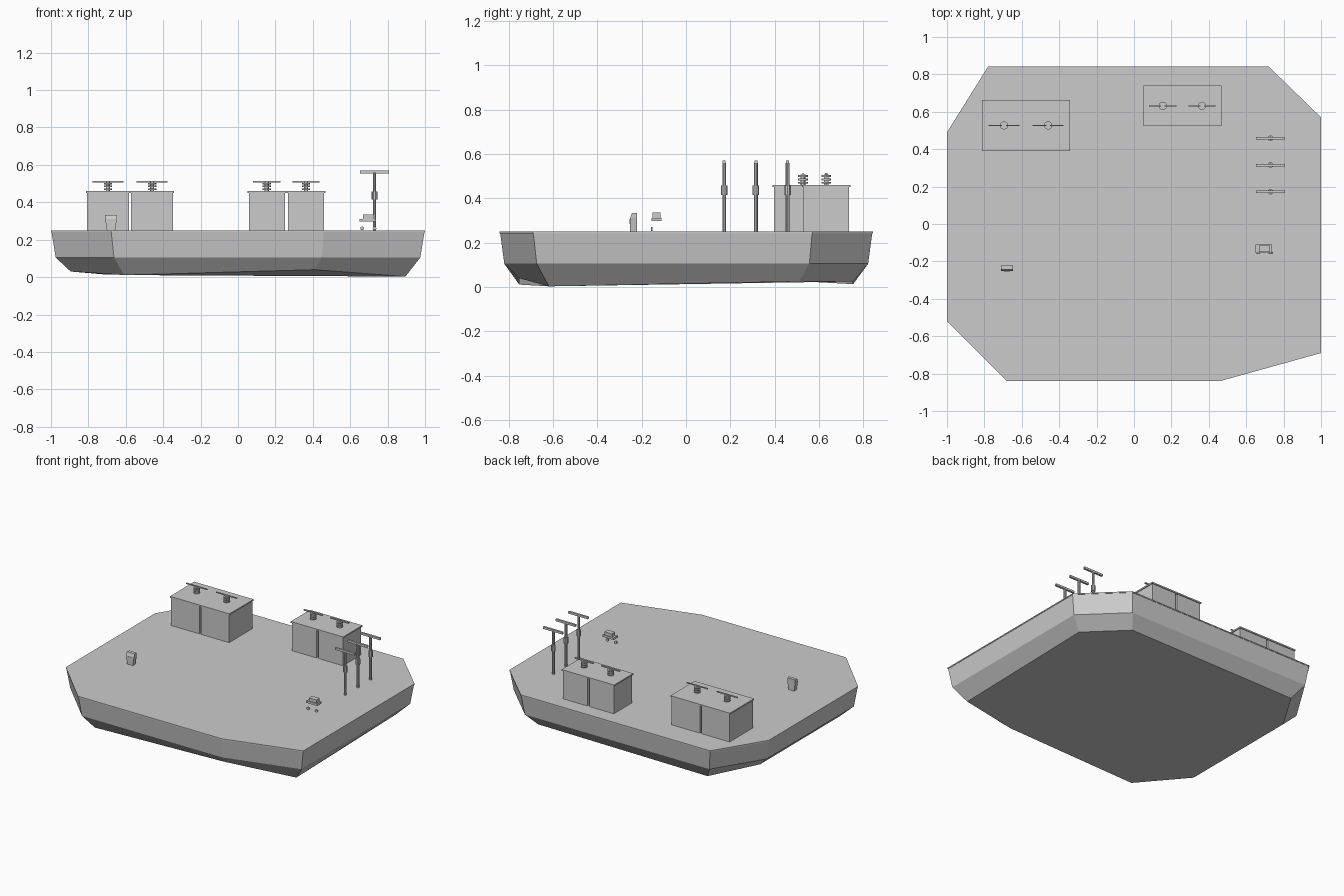
import bpy, bmesh, math

if "Cube" in bpy.data.objects:
    bpy.data.objects.remove(bpy.data.objects["Cube"])

DECK = 0.25


def finish(bm, name):
    bmesh.ops.recalc_face_normals(bm, faces=bm.faces)
    me = bpy.data.meshes.new(name)
    bm.to_mesh(me)
    bm.free()
    ob = bpy.data.objects.new(name, me)
    bpy.context.collection.objects.link(ob)
    return ob


def loft(name, rings):
    """Skin equal-length vertex rings and cap both ends."""
    bm = bmesh.new()
    vs = [[bm.verts.new(p) for p in r] for r in rings]
    n = len(vs[0])
    for a, b in zip(vs, vs[1:]):
        for i in range(n):
            j = (i + 1) % n
            bm.faces.new((a[i], a[j], b[j], b[i]))
    bm.faces.new(vs[0])
    bm.faces.new(vs[-1])
    return finish(bm, name)


def box(name, x0, x1, y0, y1, z0, z1):
    def ring(z):
        return [(x0, y0, z), (x1, y0, z), (x1, y1, z), (x0, y1, z)]
    return loft(name, [ring(z0), ring(z1)])


def lathe(name, x, y, profile, sides=10):
    """Stack of (radius, z) circles about a vertical axis."""
    ang = [2 * math.pi * i / sides for i in range(sides)]
    return loft(name, [[(x + r * math.cos(a), y + r * math.sin(a), z)
                        for a in ang] for r, z in profile])


def shade(ob):
    bpy.context.view_layer.objects.active = ob
    ob.select_set(True)
    bpy.ops.object.shade_smooth_by_angle()
    ob.select_set(False)


# Ground slab: irregular octagon with an uneven tapering underside
outline = [(-1, -.52), (-.68, -.84), (.46, -.84), (1, -.69),
           (1, .57), (.72, .842), (-.78, .842), (-1, .49)]
depths = [.03, .011, .04, .003, .025, .025, .013, .03]


def ring(s, zs):
    return [(x * s, y * s, z) for (x, y), z in zip(outline, zs)]


loft("island_base", [ring(.895, depths), ring(.975, [.105] * 8), ring(.997, [DECK - .008] * 8)])
loft("deck_plate", [ring(1, [DECK - .008] * 8), ring(1, [DECK] * 8)])


# Twin cabinets with a shared roof and insulators carrying bars
def cabinet_pair(tag, cx, cy, w, d, gap, offset, bar_len, bar_w):
    for s, side in ((-1, "left"), (1, "right")):
        a, b = sorted((cx + s * gap / 2, cx + s * w / 2))
        box(f"{tag}_cabinet_{side}", a, b, cy - d / 2, cy + d / 2, DECK, .45)
        x = cx + s * offset
        profile = [(.011, .458)]
        for k in range(3):
            z = .466 + k * .015
            profile += [(.011, z), (.022, z), (.022, z + .008), (.011, z + .008)]
        profile.append((.011, .508))
        shade(lathe(f"{tag}_insulator_{side}", x, cy, profile, 12))
        box(f"{tag}_bar_{side}", x - bar_len / 2, x + bar_len / 2,
            cy - bar_w / 2, cy + bar_w / 2, .506, .514)
    e = .006
    box(f"{tag}_roof", cx - w / 2 - e, cx + w / 2 + e,
        cy - d / 2 - e, cy + d / 2 + e, .45, .46)


cabinet_pair("west", -.577, .527, .459, .262, .011, .118, .165, .006)
cabinet_pair("east", .259, .632, .403, .206, .016, .105, .145, .010)

# Row of poles with collars and crossbars
for i, y in enumerate((.172, .315, .458)):
    shade(lathe(f"pole_{i}", .73, y, [(.009, DECK), (.009, .56)]))
    shade(lathe(f"pole_collar_{i}", .73, y, [(.015, .415), (.015, .457)]))
    box(f"pole_crossbar_{i}", .653, .808, y - .007, y + .007, .555, .57)

# Small control kiosk, wider at the top
kiosk = []
for z, hw, y0 in ((DECK, .022, -.252), (.31, .031, -.252), (.333, .031, -.244)):
    kiosk.append([(-.679 - hw, y0, z), (-.679 + hw, y0, z),
                  (-.679 + hw, -.221, z), (-.679 - hw, -.221, z)])
loft("kiosk", kiosk)
box("kiosk_panel", -.695, -.663, -.254, -.25, .285, .306)

# Small cart: chassis, cab and two wheels
box("cart_chassis", .65, .737, -.156, -.11, .297, .312)
box("cart_cab", .667, .727, -.151, -.114, .312, .335)
for i, x in enumerate((.664, .73)):
    a = [2 * math.pi * k / 10 for k in range(10)]
    shade(loft(f"cart_wheel_{i}", [[(x + .01 * math.cos(t), y, .261 + .01 * math.sin(t))
                                    for t in a] for y in (-.158, -.15)]))
